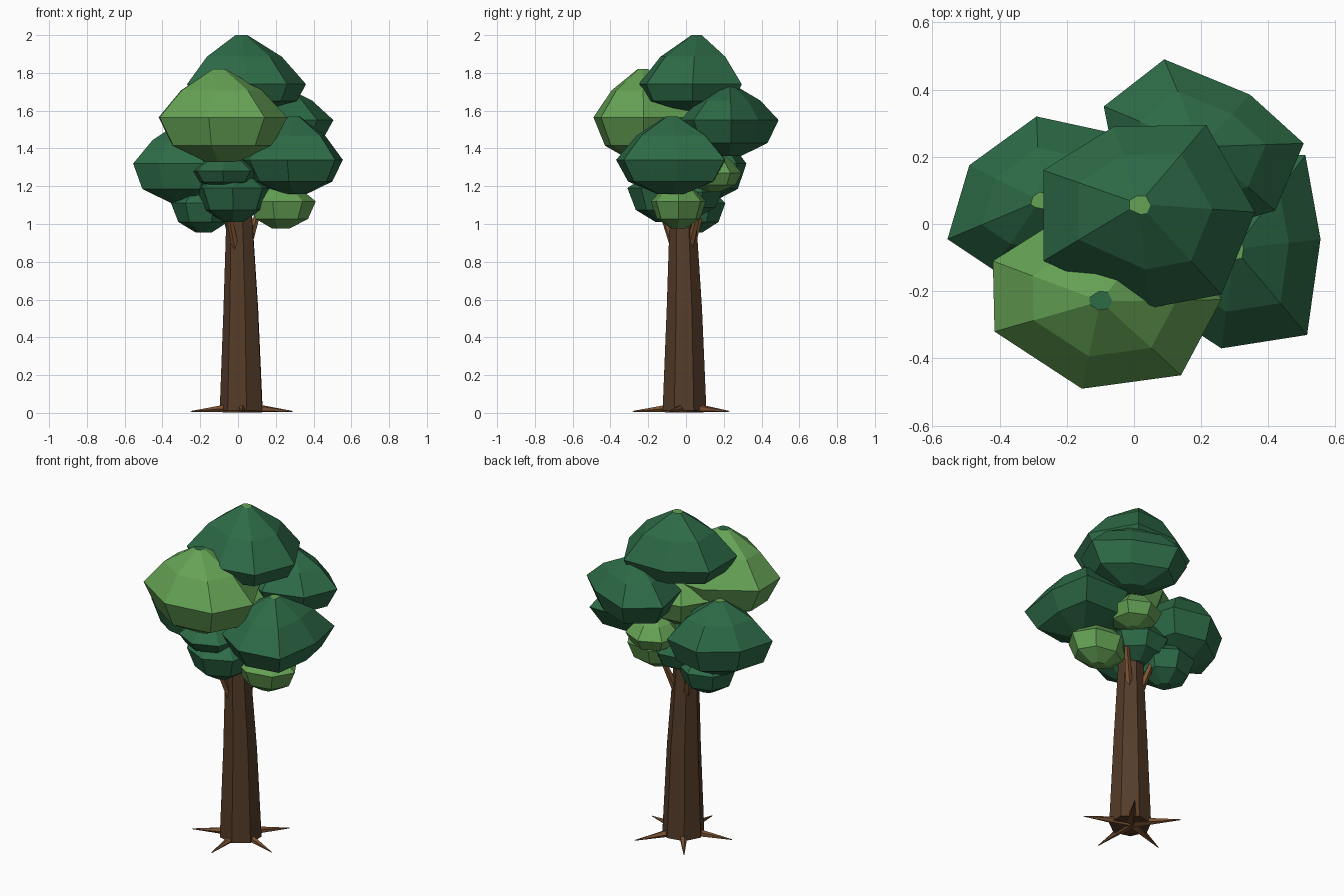
import bpy, bmesh
from math import sin, cos, pi, radians
from mathutils import Vector

if "Cube" in bpy.data.objects:
    bpy.data.objects.remove(bpy.data.objects["Cube"])


def material(name, rgb):
    m = bpy.data.materials.new(name)
    m.diffuse_color = (*rgb, 1)
    m.use_nodes = True
    m.node_tree.nodes["Principled BSDF"].inputs["Base Color"].default_value = m.diffuse_color
    return m


DARK = material("dark_leaf", (0.026, 0.145, 0.062))
LIGHT = material("light_leaf", (0.13, 0.36, 0.09))
BARK = material("bark", (0.09, 0.045, 0.022))
ROOT = material("root_bark", (0.20, 0.085, 0.032))


def loft(name, rings, mats, cap_top_mat=0):
    """Skin a stack of equal-length vertex rings and close both ends."""
    bm = bmesh.new()
    loops = [[bm.verts.new(p) for p in ring] for ring in rings]
    n = len(loops[0])
    for a, b in zip(loops, loops[1:]):
        for i in range(n):
            j = (i + 1) % n
            bm.faces.new((a[i], a[j], b[j], b[i]))
    bm.faces.new(loops[0][::-1])
    top = bm.faces.new(loops[-1])
    top.material_index = cap_top_mat
    bmesh.ops.recalc_face_normals(bm, faces=bm.faces)
    mesh = bpy.data.meshes.new(name)
    bm.to_mesh(mesh)
    bm.free()
    for m in mats:
        mesh.materials.append(m)
    ob = bpy.data.objects.new(name, mesh)
    bpy.context.collection.objects.link(ob)
    return ob


def ring(x, y, z, rx, ry, rot, n=7):
    return [(x + rx * cos(rot + 2 * pi * i / n),
             y + ry * sin(rot + 2 * pi * i / n), z) for i in range(n)]


def outline_clump(name, outline, apex, z_bot, z_mid, z_top, light=False, low_k=0.78):
    """Faceted clump: widest outline shrunk towards an apex and a low tip,
    with a tiny cap in the other green."""
    cx = sum(p[0] for p in outline) / len(outline)
    cy = sum(p[1] for p in outline) / len(outline)
    low, up = z_mid - z_bot, z_top - z_mid
    profile = [(0.25, z_bot, (cx, cy)), (low_k, z_mid - 0.64 * low, (cx, cy)),
               (1.0, z_mid, apex), (0.63, z_mid + 0.56 * up, apex),
               (0.10, z_top, apex)]
    rings = [[(c[0] + k * (x - c[0]), c[1] + k * (y - c[1]), z)
              for x, y in outline] for k, z, c in profile]
    mats = [LIGHT, DARK] if light else [DARK, LIGHT]
    return loft(name, rings, mats, 1)


def leaf_clump(name, x, y, rx, ry, z_bot, z_mid, z_top, rot, light=False):
    """Regular seven-sided clump."""
    outline = [p[:2] for p in ring(x, y, 0, rx, ry, radians(rot))]
    return outline_clump(name, outline, (x, y), z_bot, z_mid, z_top, light)


def spike(name, start, end, r0, r1, n=5):
    """Tapered limb between two points."""
    a, b = Vector(start), Vector(end)
    q = (b - a).to_track_quat('Z', 'Y')
    rings = [[p + q @ Vector((r * cos(2 * pi * i / n), r * sin(2 * pi * i / n), 0))
              for i in range(n)] for p, r in ((a, r0), (b, r1))]
    return loft(name, rings, [ROOT])


# Trunk: tapered, seven-sided, slightly bent
loft("trunk", [ring(x, y, z, r, r, radians(24)) for x, y, z, r in (
    (0.022, -0.007, 0.012, 0.119), (0.019, -0.008, 0.55, 0.096),
    (0.01, -0.016, 1.03, 0.072), (0.01, -0.016, 1.12, 0.066))], [BARK])

# Five pointed roots meeting under the trunk
for i in range(5):
    a = radians(-90 + 72 * i)
    spike(f"root_{i + 1}", (0.02, 0, 0.031),
          (0.02 + 0.284 * cos(a), 0.284 * sin(a), 0.008), 0.031, 0.002)

# Short branches rising into the crown
for i, deg in enumerate((40, 130, -118)):
    a = radians(deg)
    spike(f"branch_{i + 1}", (0.01 + 0.05 * cos(a), -0.015 + 0.05 * sin(a), 0.87),
          (0.01 + 0.14 * cos(a), -0.015 + 0.14 * sin(a), 1.10), 0.022, 0.014)

# Large clumps of the crown
outline_clump("top_clump", [(0.36, 0.035), (0.215, 0.295), (-0.06, 0.29), (-0.27, 0.16),
              (-0.27, -0.11), (0.045, -0.25), (0.26, -0.21)],
              (0.015, 0.06), 1.60, 1.74, 2.00, low_k=0.85)
outline_clump("front_light_clump", [(0.26, -0.225), (0.12, 0.05), (-0.15, 0.06),
              (-0.42, -0.11), (-0.415, -0.32), (-0.155, -0.49), (0.14, -0.45)],
              (-0.10, -0.23), 1.33, 1.565, 1.82, True)
outline_clump("right_clump", [(0.51, 0.205), (0.22, 0.21), (0.0, 0.0), (0.06, -0.24),
              (0.26, -0.37), (0.515, -0.33), (0.555, -0.045)],
              (0.30, -0.075), 1.16, 1.34, 1.57)
outline_clump("left_clump", [(-0.06, 0.27), (-0.29, 0.32), (-0.49, 0.175),
              (-0.555, -0.045), (-0.42, -0.135), (-0.18, -0.18), (0.0, 0.05)],
              (-0.28, 0.07), 1.11, 1.32, 1.54, low_k=0.82)
outline_clump("back_clump", [(0.09, 0.49), (-0.09, 0.35), (-0.04, 0.10), (0.18, -0.03),
              (0.42, 0.04), (0.505, 0.24), (0.345, 0.385)],
              (0.20, 0.23), 1.36, 1.55, 1.735)

# Small clumps filling the underside
leaf_clump("front_small_clump", -0.07, -0.165, 0.18, 0.17, 1.19, 1.28, 1.37, 10)
leaf_clump("lower_front_clump", -0.025, -0.11, 0.20, 0.20, 1.01, 1.19, 1.28, 12)
leaf_clump("lower_left_clump", -0.18, 0.045, 0.175, 0.165, 0.955, 1.11, 1.22, 30)
leaf_clump("lower_right_light_clump", 0.225, -0.04, 0.187, 0.15, 0.975, 1.12, 1.22, 0, True)
leaf_clump("back_light_clump", 0.12, 0.14, 0.16, 0.155, 1.17, 1.27, 1.39, 38, True)
leaf_clump("core_clump", 0.0, 0.03, 0.18, 0.17, 1.04, 1.17, 1.32, 20)
leaf_clump("core_light_clump", 0.03, 0.0, 0.20, 0.19, 1.30, 1.48, 1.60, 20, True)
